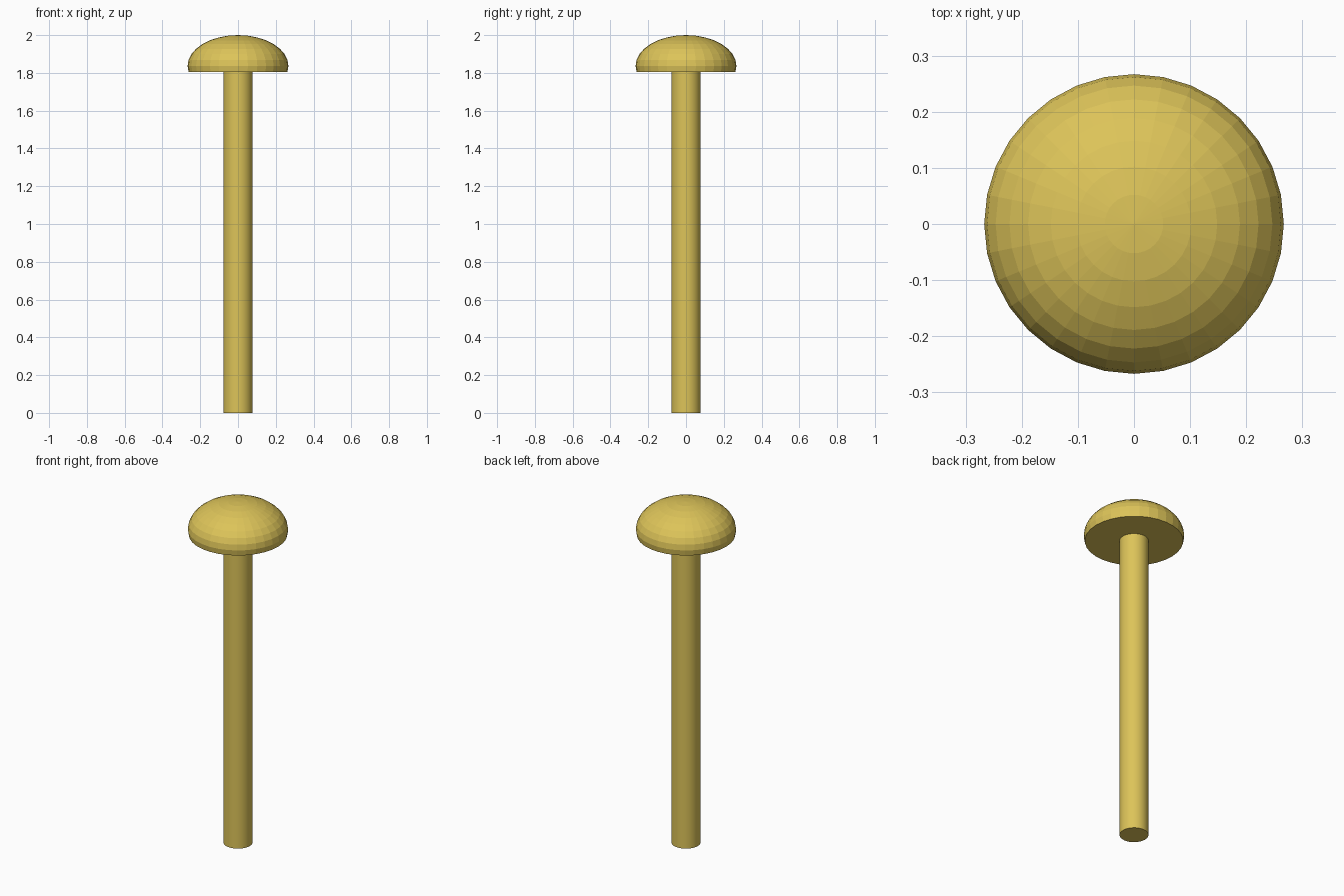
import bpy, bmesh
from math import sin, cos, pi

if "Cube" in bpy.data.objects:
    bpy.data.objects.remove(bpy.data.objects["Cube"])

SEG = 32
HEAD_R, HEAD_H, HEAD_Z = 0.267, 0.163, 1.837
SHAFT_R = 0.077


def lathe(name, profile, smooth_from):
    """Spin (radius, z) points, listed from the top down, into a closed solid."""
    bm = bmesh.new()
    rings = [[bm.verts.new((r * cos(2 * pi * i / SEG), r * sin(2 * pi * i / SEG), z))
              for i in range(SEG)] for r, z in profile]
    for k, (a, b) in enumerate(zip(rings, rings[1:])):
        for i in range(SEG):
            j = (i + 1) % SEG
            f = bm.faces.new((a[i], b[i], b[j], a[j]))
            f.smooth = k >= smooth_from
    bm.faces.new(rings[-1][::-1])
    # Close the crown with a fan around its pole
    pole = bm.verts.new((0, 0, HEAD_Z + HEAD_H))
    for i in range(SEG):
        bm.faces.new((pole, rings[0][i], rings[0][(i + 1) % SEG]))
    # Keep the rims crisp
    for e in bm.edges:
        if len(e.link_faces) == 2 and e.calc_face_angle() > 0.6:
            e.smooth = False
    mesh = bpy.data.meshes.new(name)
    bm.to_mesh(mesh)
    bm.free()
    obj = bpy.data.objects.new(name, mesh)
    bpy.context.collection.objects.link(obj)
    return obj


# Faceted flattened dome, cut one ring below its widest point
dome = [(HEAD_R * sin(k * pi / 16), HEAD_Z + HEAD_H * cos(k * pi / 16))
        for k in range(1, 10)]
under_z = dome[-1][1]

# Flat underside running into the round shaft
shaft = [(SHAFT_R, under_z), (SHAFT_R, 0)]
pin = lathe("round_head_pin", dome + shaft, len(dome))

# Yellow material
mat = bpy.data.materials.new("yellow")
mat.diffuse_color = (0.72, 0.55, 0.10, 1)
mat.use_nodes = True
mat.node_tree.nodes["Principled BSDF"].inputs["Base Color"].default_value = mat.diffuse_color
pin.data.materials.append(mat)
